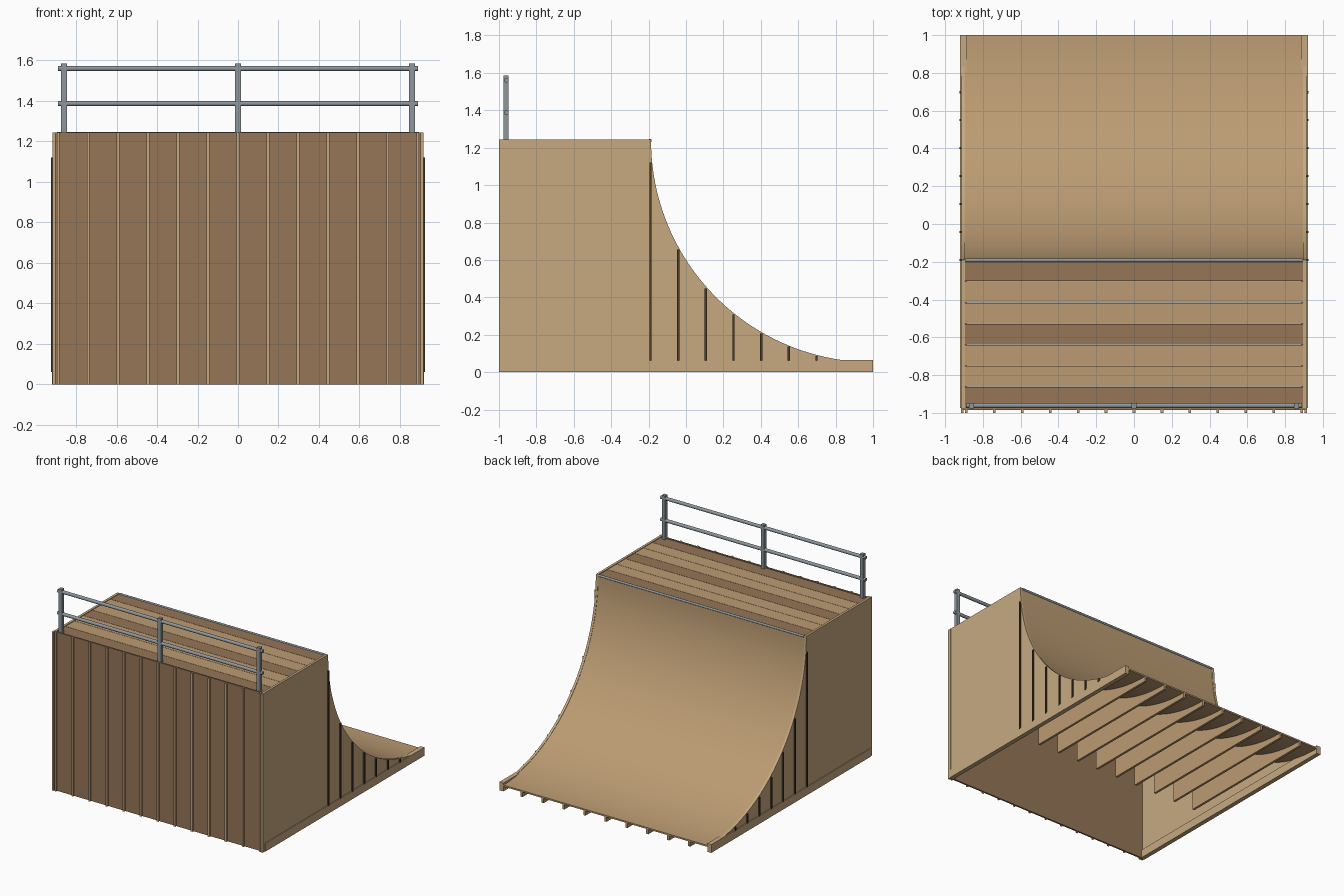
import bpy, bmesh, math
from mathutils import Matrix

if "Cube" in bpy.data.objects:
    bpy.data.objects.remove(bpy.data.objects["Cube"])

def material(name, rgb):
    m = bpy.data.materials.new(name)
    m.diffuse_color = (*rgb, 1)
    m.use_nodes = True
    m.node_tree.nodes["Principled BSDF"].inputs["Base Color"].default_value = m.diffuse_color
    return m

TAN = material("plywood", (0.50, 0.33, 0.17))
LIGHT = material("light_timber", (0.57, 0.40, 0.22))
BROWN = material("brown_boards", (0.30, 0.18, 0.095))
DARK = material("dark_batten", (0.07, 0.045, 0.025))
STEEL = material("steel", (0.27, 0.31, 0.33))

CY, CZ, R = 1.0, 1.24, 1.19   # centre and radius of the transition

def finish(name, bm, mat, smooth=False):
    bmesh.ops.recalc_face_normals(bm, faces=bm.faces)
    me = bpy.data.meshes.new(name)
    bm.to_mesh(me)
    bm.free()
    me.materials.append(mat)
    ob = bpy.data.objects.new(name, me)
    bpy.context.collection.objects.link(ob)
    if smooth:
        bpy.context.view_layer.objects.active = ob
        ob.select_set(True)
        bpy.ops.object.shade_smooth_by_angle(angle=math.radians(35))
        ob.select_set(False)
    return ob

def box(name, x, y, z, mat):
    bm = bmesh.new()
    bmesh.ops.create_cube(bm, size=1)
    for v in bm.verts:
        v.co = [a + (b - a) * (c + 0.5) for (a, b), c in zip((x, y, z), v.co)]
    return finish(name, bm, mat)

def prism(name, profile, x0, x1, mat, smooth=False):
    bm = bmesh.new()
    face = bm.faces.new([bm.verts.new((x0, y, z)) for y, z in profile])
    new = bmesh.ops.extrude_face_region(bm, geom=[face])["geom"]
    bmesh.ops.translate(bm, vec=(x1 - x0, 0, 0),
                        verts=[g for g in new if isinstance(g, bmesh.types.BMVert)])
    return finish(name, bm, mat, smooth)

def pipe(name, half, y, z, r, mat):
    bm = bmesh.new()
    bmesh.ops.create_cone(bm, cap_ends=True, segments=16, radius1=r, radius2=r, depth=2 * half,
                          matrix=Matrix.Translation((0, y, z)) @ Matrix.Rotation(math.pi / 2, 4, 'Y'))
    return finish(name, bm, mat, True)

def arc(r, n=48):
    return [(CY + r * math.cos(a), CZ + r * math.sin(a))
            for a in (math.pi * (1 + 0.5 * i / n) for i in range(n + 1))]

def curve_z(y):
    return CZ - math.sqrt(max(0, R * R - (y - CY) ** 2))

# riding surface
prism("ramp_surface", arc(R) + arc(R + 0.012)[::-1], -0.895, 0.895, TAN, True)

# internal ribs carrying the curve
for i in range(-4, 5):
    x = i * 0.182
    prism(f"rib_{i + 5}", arc(R + 0.008) + [(1, 0), (-0.198, 0)], x - 0.009, x + 0.009, TAN)

# side walls, bottom rails and side battens
for s, side in ((-1, "left"), (1, "right")):
    wall = [(-0.975, 0.0), (-0.975, 1.245), (-0.19, 1.245)] + arc(R - 0.003) + [(1, 0.0)]
    prism(f"{side}_wall", wall, s * 0.895, s * 0.914, LIGHT)
    box(f"{side}_bottom_rail", sorted((s * 0.885, s * 0.92)), (-0.975, 1), (0, 0.065), LIGHT)
    for i in range(7):
        y = -0.19 + i * 0.148
        box(f"{side}_batten_{i + 1}", sorted((s * 0.91, s * 0.923)), (y - 0.006, y + 0.006),
            (0.06, curve_z(y + 0.006)), DARK)

# front wall with vertical battens
box("front_wall", (-0.914, 0.914), (-0.985, -0.972), (0, 1.245), BROWN)
for i in range(-6, 7):
    x = i * 0.148
    box(f"front_batten_{i + 7}", (x - 0.007, x + 0.007), (-1, -0.98), (0, 1.243), LIGHT)
for s, side in ((-1, "left"), (1, "right")):
    box(f"{side}_corner_post", sorted((s * 0.902, s * 0.916)), (-1, -0.97), (0, 1.245), LIGHT)

# deck planks
for i in range(7):
    y = -0.972 + i * 0.1115
    box(f"deck_plank_{i + 1}", (-0.895, 0.895), (y, y + 0.109), (1.215, 1.24),
        BROWN if i % 3 == 0 else TAN)

# coping on the lip
pipe("coping", 0.893, -0.192, 1.238, 0.009, STEEL)

# guard rail
for name, x in (("left", -0.86), ("middle", 0), ("right", 0.86)):
    box(f"{name}_rail_post", (x - 0.014, x + 0.014), (-0.976, -0.948), (1.22, 1.585), STEEL)
for name, z in (("upper", 1.56), ("lower", 1.387)):
    pipe(f"{name}_guard_rail", 0.89, -0.961, z, 0.013, STEEL)
